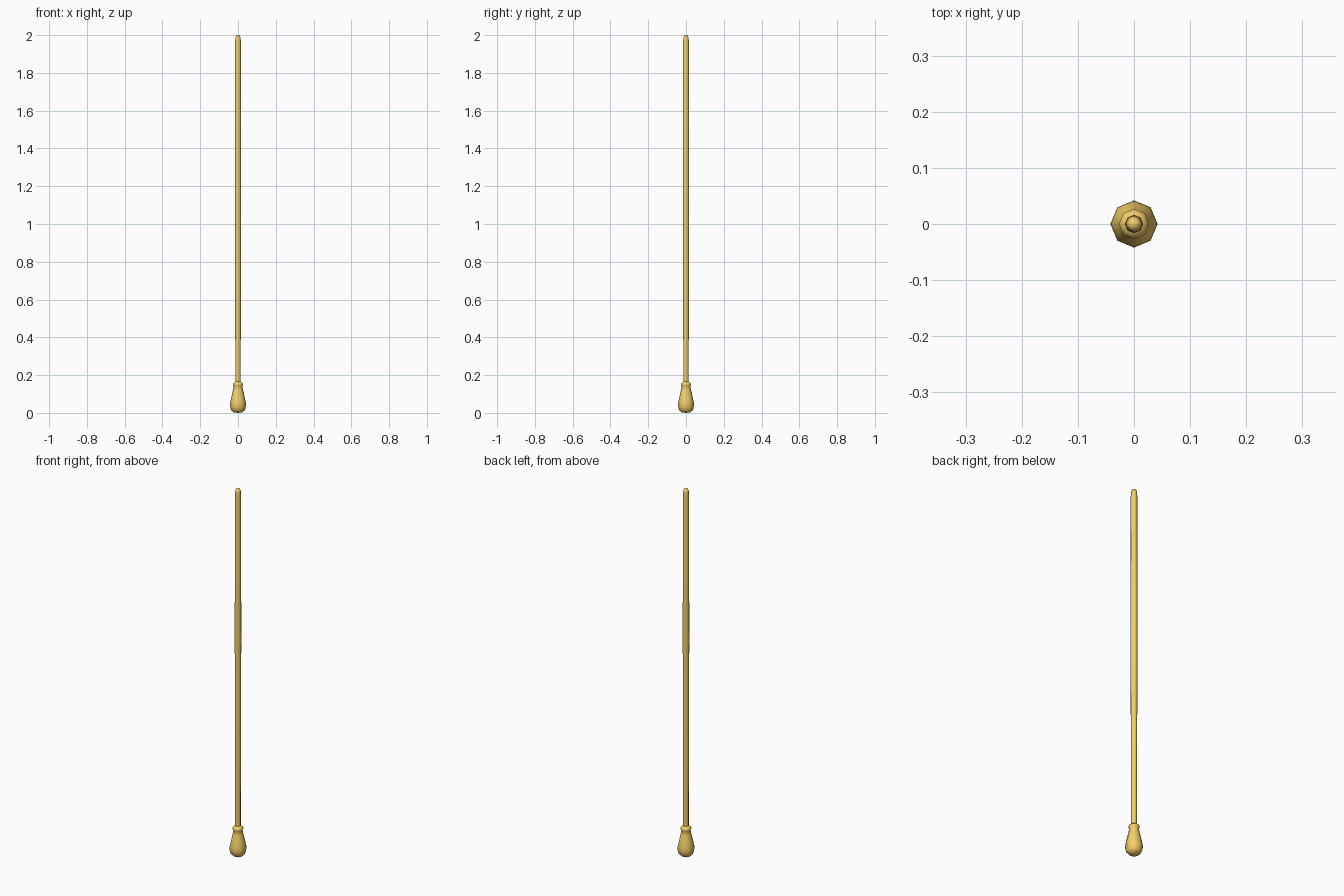
import bpy, bmesh
from math import cos, sin, pi, radians

if "Cube" in bpy.data.objects:
    bpy.data.objects.remove(bpy.data.objects["Cube"])

brass = bpy.data.materials.new("brass")
brass.diffuse_color = (0.92, 0.62, 0.14, 1)
brass.use_nodes = True
brass.node_tree.nodes["Principled BSDF"].inputs["Base Color"].default_value = brass.diffuse_color


def lathe(name, profile, sides=8):
    """Spin (radius, z) points around z; radius 0 closes to a single pole."""
    bm = bmesh.new()
    rings = []
    for r, z in profile:
        n = sides if r > 0 else 1
        rings.append([bm.verts.new((r * cos(2 * pi * i / sides), r * sin(2 * pi * i / sides), z))
                      for i in range(n)])
    for a, b in zip(rings, rings[1:]):
        for i in range(sides):
            j = (i + 1) % sides
            quad = [a[i % len(a)], a[j % len(a)], b[j % len(b)], b[i % len(b)]]
            bm.faces.new(list(dict.fromkeys(quad)))
    bmesh.ops.recalc_face_normals(bm, faces=bm.faces)
    mesh = bpy.data.meshes.new(name)
    bm.to_mesh(mesh)
    bm.free()
    mesh.materials.append(brass)
    ob = bpy.data.objects.new(name, mesh)
    bpy.context.collection.objects.link(ob)
    bpy.ops.object.select_all(action='DESELECT')
    ob.select_set(True)
    bpy.context.view_layer.objects.active = ob
    bpy.ops.object.shade_smooth_by_angle(angle=radians(60))
    return ob


# Pear-shaped handle with a flared collar
lathe("handle", [(0, 0), (0.024, 0.003), (0.037, 0.015), (0.042, 0.036), (0.0415, 0.055),
                 (0.035, 0.085), (0.027, 0.12), (0.023, 0.14), (0.027, 0.147),
                 (0.027, 0.155), (0.014, 0.166), (0, 0.166)])

# Long thin rod, slightly fuller in the middle, with a rounded tip
lathe("rod", [(0, 0.15), (0.014, 0.15), (0.0165, 1.2), (0.0155, 1.965),
              (0.0135, 1.985), (0.010, 1.997), (0, 2.0)])
